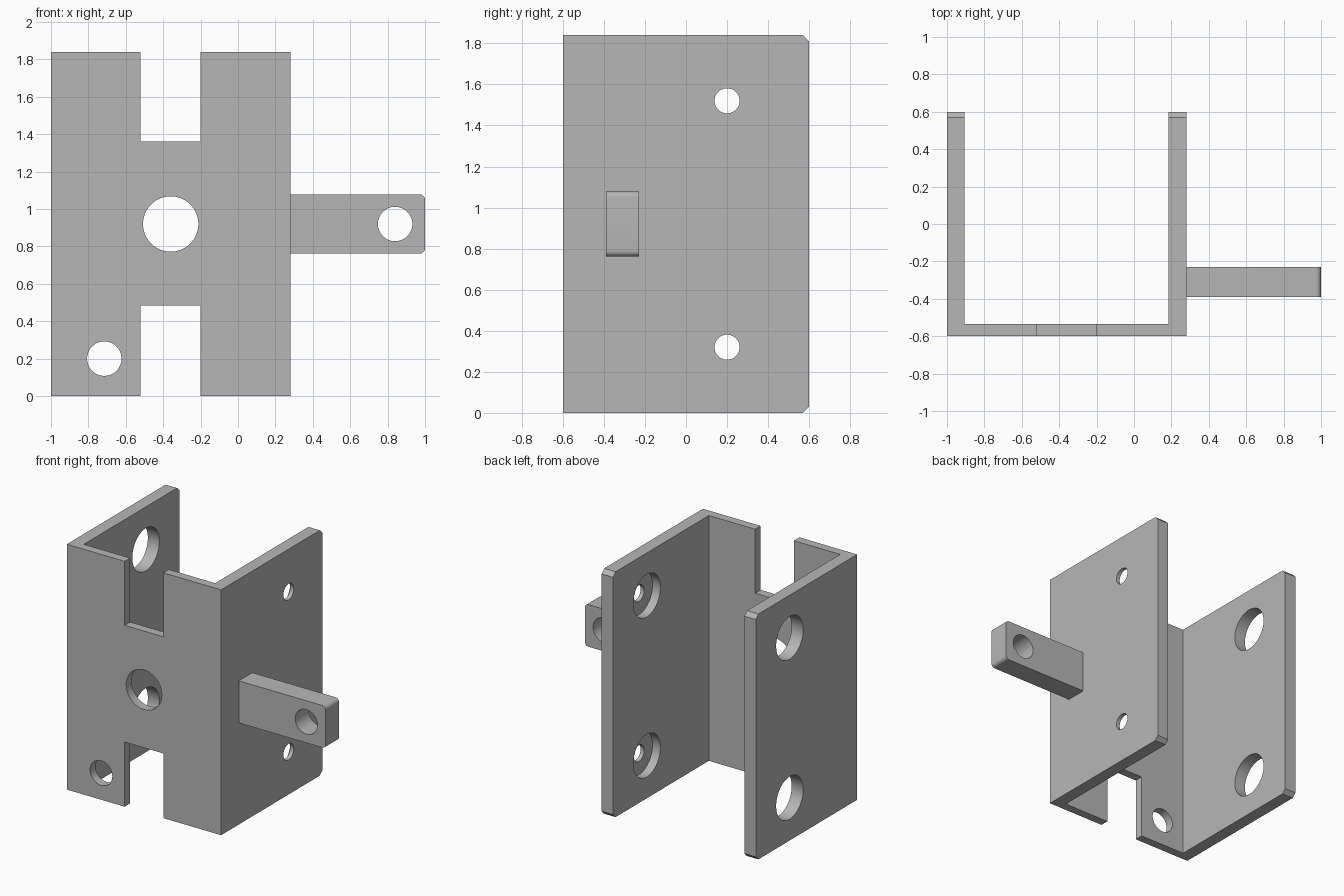
import bpy, bmesh, math
from mathutils import Matrix, Vector

default = bpy.data.objects.get("Cube")
if default:
    bpy.data.objects.remove(default, do_unlink=True)

grey = bpy.data.materials.new("plain grey")
grey.use_nodes = True
grey.diffuse_color = (0.47, 0.47, 0.47, 1)
grey.node_tree.nodes["Principled BSDF"].inputs["Base Color"].default_value = (0.47, 0.47, 0.47, 1)


def add_object(name, bm):
    bmesh.ops.recalc_face_normals(bm, faces=bm.faces)
    mesh = bpy.data.meshes.new(name)
    bm.to_mesh(mesh)
    bm.free()
    mesh.materials.append(grey)
    obj = bpy.data.objects.new(name, mesh)
    bpy.context.collection.objects.link(obj)
    return obj


def prism(points, height):
    """Extrude an outline in x and y up from z = 0."""
    bm = bmesh.new()
    face = bm.faces.new([bm.verts.new((x, y, 0)) for x, y in points])
    top = bmesh.ops.extrude_face_region(bm, geom=[face])["geom"]
    bmesh.ops.translate(bm, vec=(0, 0, height),
                        verts=[v for v in top if isinstance(v, bmesh.types.BMVert)])
    return bm


def box(low, high):
    bm = bmesh.new()
    low, high = Vector(low), Vector(high)
    bmesh.ops.create_cube(bm, size=1, matrix=Matrix.Translation((low + high) / 2)
                          @ Matrix.Diagonal((*(high - low), 1)))
    return bm


def cylinder(centre, radius, depth, axis):
    turn = Matrix.Rotation(math.pi / 2, 4, "Y" if axis == "X" else "X")
    bm = bmesh.new()
    bmesh.ops.create_cone(bm, cap_ends=True, segments=64, radius1=radius, radius2=radius,
                          depth=depth, matrix=Matrix.Translation(centre) @ turn)
    return bm


def bevel_edges(bm, axis, test, size, segments):
    """Bevel edges parallel to an axis whose midpoint passes the test."""
    chosen = []
    for e in bm.edges:
        d = (e.verts[1].co - e.verts[0].co).normalized()
        if abs(d[axis]) > 0.99 and test((e.verts[0].co + e.verts[1].co) / 2):
            chosen.append(e)
    bmesh.ops.bevel(bm, geom=chosen, offset=size, offset_type="OFFSET",
                    segments=segments, profile=0.5, affect="EDGES")


def cut(obj, bm):
    cutter = add_object("cutter", bm)
    cutter.hide_render = True
    mod = obj.modifiers.new("cut", "BOOLEAN")
    mod.operation, mod.solver, mod.object = "DIFFERENCE", "EXACT", cutter
    bpy.context.view_layer.objects.active = obj
    bpy.ops.object.modifier_apply(modifier=mod.name)
    bpy.data.objects.remove(cutter, do_unlink=True)


def finish(obj):
    bpy.ops.object.select_all(action="DESELECT")
    obj.select_set(True)
    bpy.context.view_layer.objects.active = obj
    bpy.ops.object.shade_smooth_by_angle(angle=math.radians(30))


left, right, front, back, height = -1.0, 0.28, -0.6, 0.6, 1.84
middle = height / 2

# U-shaped bracket with chamfered back corners
bm = prism([(left, front), (right, front), (right, back), (0.185, back),
            (0.185, -0.535), (-0.905, -0.535), (-0.905, back), (left, back)], height)
bevel_edges(bm, 0, lambda m: m.y > back - 0.01, 0.03, 1)
bracket = add_object("channel_bracket", bm)

# Notches in the front plate
cut(bracket, box((-0.52, -0.7, 1.36), (-0.2, -0.4, 2)))
cut(bracket, box((-0.52, -0.7, -0.2), (-0.2, -0.4, 0.485)))

# Holes in the front plate
cut(bracket, cylinder((-0.36, front, middle), 0.148, 0.4, "Y"))
cut(bracket, cylinder((-0.715, front, 0.2), 0.092, 0.4, "Y"))

# Side wall holes: wide on one wall, small and counterbored on the other
for z in (0.32, 1.52):
    cut(bracket, cylinder((left, 0.2, z), 0.16, 0.4, "X"))
    cut(bracket, cylinder((right, 0.2, z), 0.061, 0.4, "X"))
    cut(bracket, cylinder((0.15, 0.2, z), 0.16, 0.2, "X"))
finish(bracket)

# Side lug with rounded end and a cross hole
bm = box((right, -0.39, middle - 0.158), (1, -0.23, middle + 0.158))
bevel_edges(bm, 1, lambda m: m.x > 0.99, 0.028, 6)
lug = add_object("side_lug", bm)
cut(lug, cylinder((0.84, -0.31, middle), 0.092, 0.4, "Y"))
finish(lug)
